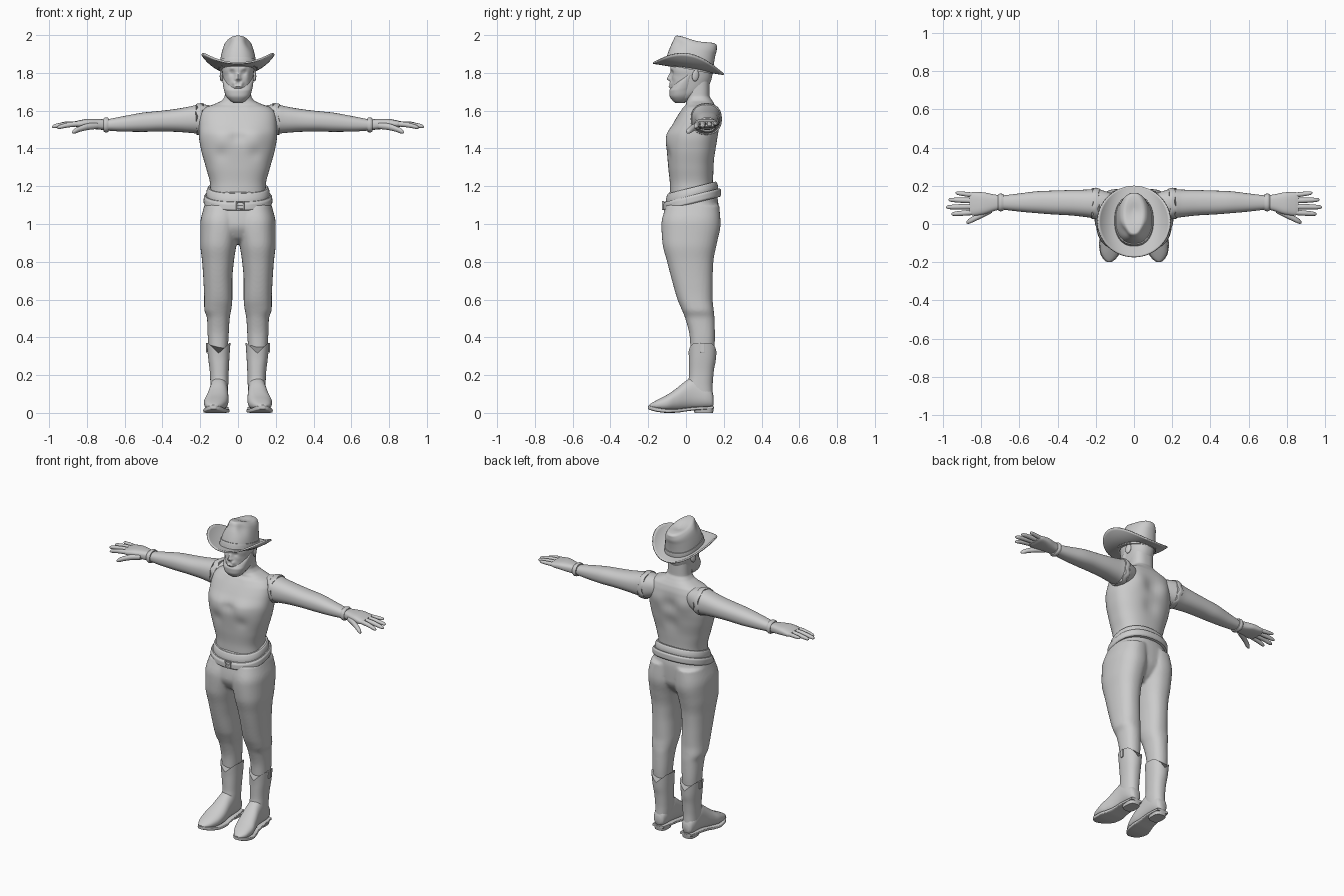
import bpy, math
from mathutils import Vector


def smooth_rows(secs, sub):
    """Monotone cubic interpolation of section rows along their first value."""
    n = len(secs)
    d = [[(b - a) / (s1[0] - s0[0]) for a, b in zip(s0, s1)] for s0, s1 in zip(secs, secs[1:])]
    m = [d[0]]
    for p, q in zip(d, d[1:]):
        m.append([0 if a * b <= 0 else 2 * a * b / (a + b) for a, b in zip(p, q)])
    m.append(d[-1])
    rows = []
    for i in range(n - 1):
        h = secs[i + 1][0] - secs[i][0]
        for k in range(sub):
            u = k / sub
            rows.append([(2*u**3 - 3*u**2 + 1) * a + (u**3 - 2*u**2 + u) * h * ma
                         + (3*u**2 - 2*u**3) * b + (u**3 - u**2) * h * mb
                         for a, b, ma, mb in zip(secs[i], secs[i + 1], m[i], m[i + 1])])
    return rows + [list(secs[-1])]


def make(name, verts, faces, mirror=False):
    me = bpy.data.meshes.new(name)
    me.from_pydata(verts, [], faces)
    ob = bpy.data.objects.new(name, me)
    bpy.context.collection.objects.link(ob)
    me.shade_smooth()
    me.set_sharp_from_angle(angle=math.radians(40))
    if mirror:
        ob.modifiers.new("mirror", 'MIRROR')
    return ob


def loft(name, axis, secs, n=40, sub=5, p=2.3, mirror=False, shape=None):
    """Rounded sections (t, a0, a1, b0, b1) stacked along an axis."""
    verts, faces = [], []
    rows = smooth_rows(secs, sub)
    for t, a0, a1, b0, b1 in rows:
        for j in range(n):
            w = 2 * math.pi * j / n
            c, s = math.cos(w), math.sin(w)
            a = (a0 + a1) / 2 + (a1 - a0) / 2 * math.copysign(abs(c) ** (2 / p), c)
            b = (b0 + b1) / 2 + (b1 - b0) / 2 * math.copysign(abs(s) ** (2 / p), s)
            v = Vector({'Z': (a, b, t), 'X': (t, a, b), 'Y': (a, t, b)}[axis])
            verts.append(shape(v) if shape else v)
    for i in range(len(rows) - 1):
        for j in range(n):
            k = (j + 1) % n
            faces.append((i*n + j, i*n + k, (i+1)*n + k, (i+1)*n + j))
    faces += [tuple(range(n))[::-1], tuple(range((len(rows) - 1) * n, len(rows) * n))]
    flip = (secs[-1][0] > secs[0][0]) == (axis == 'Y')
    if flip:
        faces = [f[::-1] for f in faces]
    return make(name, verts, faces, mirror)


def sym(rows):
    """(z, half width, y0, y1) to full sections."""
    return [(z, -r, r, y0, y1) for z, r, y0, y1 in rows]


def bumps(spots):
    """Soft pushes (centre, radius, offset), repeated on both sides."""
    def f(v):
        o = v.copy()
        for c, r, d in spots:
            for s in ((1, -1) if c[0] else (1,)):
                g = math.exp(-((v - Vector((c[0] * s, c[1], c[2]))).length / r) ** 2)
                o += Vector((d[0] * s, d[1], d[2])) * g
        return o
    return f


def tilt(k, y0):
    return lambda v: Vector((v.x, v.y, v.z + k * (v.y - y0)))


def block(name, loc, size, mirror=False):
    bpy.ops.mesh.primitive_cube_add(size=1)
    ob = bpy.context.object
    ob.name = name
    for v in ob.data.vertices:
        v.co = Vector(loc) + Vector([a * b for a, b in zip(v.co, size)])
    b = ob.modifiers.new("bevel", 'BEVEL')
    b.width, b.segments = 0.003, 2
    if mirror:
        ob.modifiers.new("mirror", 'MIRROR')
    return ob


# Torso and neck
loft("torso", 'Z', sym([
    (1.12, .15, -.085, .15), (1.2, .147, -.085, .142), (1.3, .17, -.094, .147),
    (1.4, .197, -.1, .162), (1.47, .207, -.095, .168), (1.53, .206, -.068, .17),
    (1.58, .2, -.04, .168), (1.615, .175, -.015, .16), (1.635, .125, 0, .15),
    (1.655, .085, .002, .138), (1.68, .07, .002, .125), (1.76, .068, .002, .125)]),
    n=72, sub=7, p=2.5, shape=bumps([
        ((.085, -.09, 1.455), .065, (0, -.014, 0)), ((0, -.1, 1.46), .03, (0, .01, 0)),
        ((.09, -.1, 1.37), .035, (0, .007, 0)), ((0, .165, 1.5), .045, (0, -.012, 0)),
        ((0, .16, 1.38), .05, (0, -.012, 0)), ((.1, .16, 1.52), .06, (0, .012, 0)),
        ((.05, -.03, 1.63), .025, (0, -.006, 0))]))

# Sleeves, torn armhole edges and wrist cuffs
loft("sleeve", 'X', [
    (.08, .065, .145, 1.53, 1.6), (.15, .04, .172, 1.495, 1.628), (.2, .03, .184, 1.478, 1.634),
    (.25, .036, .18, 1.482, 1.623), (.33, .045, .178, 1.488, 1.609), (.42, .05, .175, 1.49, 1.598),
    (.5, .056, .172, 1.488, 1.59), (.6, .065, .16, 1.489, 1.572), (.7, .077, .148, 1.495, 1.552)],
    mirror=True)
loft("armhole_edge", 'X', [(.185, .03, .186, 1.475, 1.638), (.2, .025, .19, 1.472, 1.64),
                           (.218, .026, .188, 1.473, 1.637)], mirror=True,
     shape=lambda v: v + Vector((.006 * math.sin(70 * v.y + 90 * v.z), 0, 0)))
loft("glove_cuff", 'X', [(.685, .07, .156, 1.488, 1.562), (.7, .066, .16, 1.484, 1.565),
                         (.712, .072, .154, 1.49, 1.558)], sub=3, mirror=True)

# Hands
loft("palm", 'X', [(.69, .08, .148, 1.497, 1.552), (.74, .066, .156, 1.5, 1.556),
                   (.79, .05, .166, 1.506, 1.557), (.84, .044, .168, 1.51, 1.549),
                   (.862, .05, .162, 1.516, 1.543)], n=28, p=2.8, mirror=True)
for name, x0, x1, y0, y1, z0, z1, r in (
        ("little_finger", .83, .935, .15, .163, 1.531, 1.532, .012),
        ("ring_finger", .83, .972, .122, .127, 1.531, 1.52, .0135),
        ("middle_finger", .83, .985, .092, .088, 1.531, 1.515, .014),
        ("index_finger", .83, .957, .062, .052, 1.53, 1.51, .0135),
        ("thumb", .745, .878, .075, .008, 1.52, 1.485, .017)):
    secs = []
    for u, k in ((0, 1), (.35, 1.05), (.7, .92), (.93, .72), (1, .25)):
        x, y = x0 + (x1 - x0) * u, y0 + (y1 - y0) * u
        z, q = z0 + (z1 - z0) * u * u, r * k
        secs.append((x, y - q, y + q, z - q, z + q))
    loft(name, 'X', secs, n=14, sub=3, p=2, mirror=True)

# Trousers: hips and both legs fused
leg = [(1.1, -.01, .178, -.105, .176), (1.0, -.01, .2, -.13, .183), (.9, .006, .2, -.125, .164),
       (.8, .022, .19, -.1, .145), (.7, .03, .183, -.074, .141), (.6, .03, .179, -.045, .141),
       (.55, .035, .179, -.024, .146), (.5, .044, .164, -.004, .151), (.4, .05, .16, .02, .153),
       (.32, .055, .155, .024, .15)]
parts = [loft("trousers", 'Z', sym([(1.17, .15, -.09, .16), (1.1, .178, -.106, .172),
                                    (1.0, .196, -.12, .168), (.93, .16, -.09, .13),
                                    (.895, .08, -.04, .09)]))]
parts.append(loft("leg_a", 'Z', leg))
parts.append(loft("leg_b", 'Z', [(t, -b, -a, c, d) for t, a, b, c, d in leg]))
bpy.ops.object.select_all(action='DESELECT')
for o in parts:
    o.select_set(True)
bpy.context.view_layer.objects.active = parts[0]
bpy.ops.object.join()
rm = parts[0].modifiers.new("fuse", 'REMESH')
rm.mode, rm.voxel_size, rm.use_smooth_shade = 'VOXEL', .008, True
sm = parts[0].modifiers.new("soften", 'SMOOTH')
sm.iterations = 4

# Waistband, gun belt and buckle, sloping up to the back
loft("waistband", 'Z', sym([(1.135, .168, -.108, .17), (1.16, .168, -.107, .17),
                            (1.185, .163, -.1, .164), (1.193, .157, -.094, .158)]),
     n=64, shape=tilt(.25, .03))
loft("belt", 'Z', sym([(1.107, .176, -.115, .18), (1.116, .182, -.122, .186),
                       (1.14, .181, -.121, .185), (1.152, .174, -.113, .178)]),
     n=64, shape=tilt(.25, .03))
for dx in (-.006, .03):
    block("buckle_side", (dx, -.121, 1.098), (.007, .012, .045))
for dz in (1.078, 1.118):
    block("buckle_bar", (.012, -.121, dz), (.043, .012, .007))
block("buckle_prong", (.012, -.122, 1.098), (.036, .01, .006))


# Boots
def scallop(v):
    k = max(0, (v.z - .24) / .13)
    dip = max(0, 1 - abs(v.x - .102) / .055)
    return Vector((v.x, v.y, v.z - .055 * k * dip))


loft("boot_shaft", 'Z', [(.07, .058, .145, .02, .143), (.14, .052, .146, .008, .141),
                         (.2, .05, .148, .016, .145), (.3, .045, .159, .016, .157),
                         (.37, .04, .166, .014, .161)], n=48, mirror=True, shape=scallop)
loft("boot_foot", 'Y', [(.146, .08, .122, .04, .09), (.135, .066, .136, .028, .12),
                        (.1, .057, .146, .025, .15), (.04, .053, .149, .022, .19),
                        (0, .052, .155, .018, .17), (-.05, .05, .168, .012, .13),
                        (-.1, .056, .18, .01, .096), (-.15, .076, .174, .015, .07),
                        (-.185, .103, .155, .022, .05), (-.196, .12, .14, .028, .042)],
     mirror=True)
loft("boot_sole", 'Y', [(.146, .06, .14, .02, .036), (.05, .05, .152, .014, .032),
                        (0, .05, .156, .008, .027), (-.05, .045, .171, .001, .022),
                        (-.1, .051, .184, 0, .022), (-.15, .072, .178, .005, .028),
                        (-.185, .098, .16, .014, .036), (-.2, .118, .142, .02, .038)],
     p=6, mirror=True)
loft("boot_heel", 'Z', [(0, .062, .138, .045, .143), (.03, .056, .144, .037, .148)],
     sub=2, p=3, mirror=True)
block("pull_strap", (.166, .088, .345), (.008, .022, .05), mirror=True)

# Head, beard and ears
loft("head", 'Z', sym([
    (1.645, .03, -.055, .02), (1.67, .055, -.072, .05), (1.7, .067, -.078, .095),
    (1.74, .075, -.08, .125), (1.78, .081, -.077, .138), (1.815, .084, -.083, .142),
    (1.85, .081, -.078, .138), (1.89, .06, -.045, .11)]),
    n=112, sub=9, shape=bumps([
        ((0, -.079, 1.769), .013, (0, -.022, 0)), ((0, -.08, 1.787), .012, (0, -.012, 0)),
        ((.012, -.079, 1.766), .007, (0, -.006, 0)), ((.03, -.072, 1.804), .014, (0, .012, 0)),
        ((.03, -.072, 1.805), .007, (0, -.006, 0)), ((.032, -.076, 1.824), .013, (0, -.006, 0)),
        ((.05, -.06, 1.775), .018, (0, -.004, 0)), ((.014, -.08, 1.727), .009, (0, -.011, 0)),
        ((0, -.08, 1.727), .01, (0, -.008, 0)), ((.02, -.08, 1.745), .012, (0, -.009, 0))]))
loft("beard", 'Z', sym([(1.64, .022, -.055, -.01), (1.652, .042, -.07, .01),
                        (1.68, .065, -.087, .03), (1.705, .073, -.088, .038),
                        (1.722, .077, -.079, .042), (1.75, .081, -.06, .046),
                        (1.79, .084, -.005, .042)]), n=56)
for s in (1, -1):
    bpy.ops.mesh.primitive_uv_sphere_add(segments=20, ring_count=12, radius=1,
                                         location=(s * .086, .05, 1.785),
                                         rotation=(-.15, 0, s * .35))
    ear = bpy.context.object
    ear.name = "ear"
    ear.scale = (.009, .019, .03)
    ear.data.shade_smooth()

# Hat brim with raised sides
N, R = 72, 10
verts, faces = [], []
for i in range(R + 1):
    u = i / R
    for j in range(N):
        w = 2 * math.pi * j / N
        x = (.085 + .105 * u) * math.cos(w)
        y = .013 + (.105 + .082 * u) * math.sin(w)
        lift = .078 * (abs(x) / .19) ** 2.2 * (.35 + .65 * u)
        verts.append((x, y, 1.823 - .16 * (y - .01) + lift))
for i in range(R):
    for j in range(N):
        k = (j + 1) % N
        faces.append((i*N + j, (i+1)*N + j, (i+1)*N + k, i*N + k))
brim = make("hat_brim", verts, faces)
so = brim.modifiers.new("thickness", 'SOLIDIFY')
so.thickness, so.offset = .009, 0

# Hat crown with front pinch and dished top, plus band
dent = bumps([((.075, -.05, 1.955), .04, (-.014, .004, 0)), ((0, .06, 1.99), .05, (0, 0, -.016))])
lean = tilt(-.2, .01)
loft("hat_crown", 'Z', sym([
    (1.82, .1, -.112, .142), (1.87, .094, -.1, .147), (1.92, .084, -.083, .155),
    (1.955, .073, -.068, .163), (1.975, .06, -.06, .163), (1.985, .045, -.05, .152),
    (1.9875, .025, -.025, .12), (1.988, .006, .03, .08)]),
    n=64, shape=lambda v: lean(dent(v)))
loft("hat_band", 'Z', sym([(1.825, .103, -.116, .147), (1.85, .101, -.111, .15),
                           (1.862, .099, -.107, .15)]), n=64, sub=3, shape=lean)
